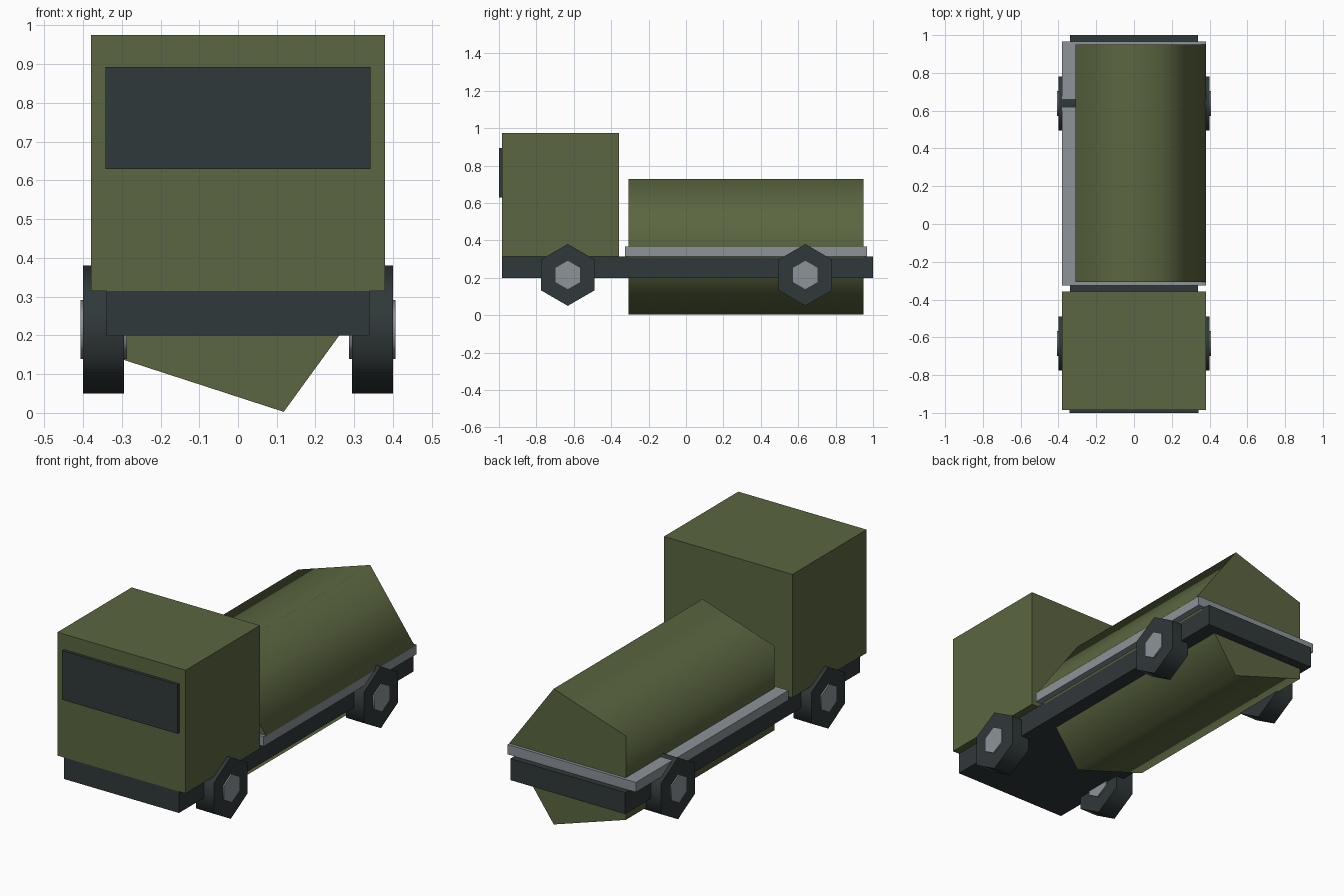
import bpy
from math import radians, sin, cos, pi

if "Cube" in bpy.data.objects:
    bpy.data.objects.remove(bpy.data.objects["Cube"], do_unlink=True)


def make_material(name, rgb):
    mat = bpy.data.materials.new(name)
    mat.use_nodes = True
    mat.diffuse_color = (*rgb, 1)
    mat.node_tree.nodes["Principled BSDF"].inputs["Base Color"].default_value = (*rgb, 1)
    return mat


olive = make_material("olive green", (0.105, 0.133, 0.052))
dark = make_material("dark slate", (0.030, 0.040, 0.041))
grey = make_material("light grey", (0.262, 0.292, 0.315))


def box(name, mat, half_width, y0, y1, z0, z1):
    """Box centred on x = 0."""
    bpy.ops.mesh.primitive_cube_add(size=1, location=(0, (y0 + y1) / 2, (z0 + z1) / 2))
    obj = bpy.context.object
    obj.name = name
    obj.scale = (2 * half_width, y1 - y0, z1 - z0)
    bpy.ops.object.transform_apply(location=False, rotation=False, scale=True)
    obj.data.materials.append(mat)
    return obj


def prism(name, mat, sides, radius, axis, start, end, centre, turn=0):
    """Regular prism along x or y, with smooth sides and flat sharp-edged caps."""
    def point(i, along):
        angle = turn + 2 * pi * i / sides
        u, v = centre[0] + radius * cos(angle), centre[1] + radius * sin(angle)
        return (along, u, v) if axis == "x" else (u, along, v)

    verts = [point(i, a) for a in (start, end) for i in range(sides)]
    faces = [(i, (i + 1) % sides, (i + 1) % sides + sides, i + sides) for i in range(sides)]
    faces += [tuple(reversed(range(sides))), tuple(range(sides, 2 * sides))]
    if axis == "y":
        faces = [tuple(reversed(f)) for f in faces]
    mesh = bpy.data.meshes.new(name)
    mesh.from_pydata(verts, [], faces)
    mesh.materials.append(mat)
    obj = bpy.data.objects.new(name, mesh)
    bpy.context.collection.objects.link(obj)
    bpy.ops.object.select_all(action="DESELECT")
    obj.select_set(True)
    bpy.context.view_layer.objects.active = obj
    bpy.ops.object.shade_smooth_by_angle(angle=radians(80))
    return obj


# Body
box("chassis", dark, 0.34, -0.985, 1.0, 0.20, 0.315)
box("cab", olive, 0.38, -0.985, -0.357, 0.315, 0.975)
box("windscreen", dark, 0.342, -1.0, -0.98, 0.63, 0.893)
box("flatbed", grey, 0.38, -0.325, 0.967, 0.315, 0.367)

# Five-sided tank sunk through the bed
prism("tank", olive, 5, 0.382, "y", -0.308, 0.95, (0, 0.366))

# Wheels with hubs showing on both faces
for side, sign in (("left", 1), ("right", -1)):
    for place, y in (("front", -0.632), ("rear", 0.638)):
        for part, mat, radius, inner, outer in (("wheel", dark, 0.165, 0.294, 0.40),
                                                ("hub", grey, 0.076, 0.287, 0.407)):
            x0, x1 = sorted((sign * inner, sign * outer))
            prism(f"{place}_{side}_{part}", mat, 6, radius, "x", x0, x1, (y, 0.215), pi / 2)
